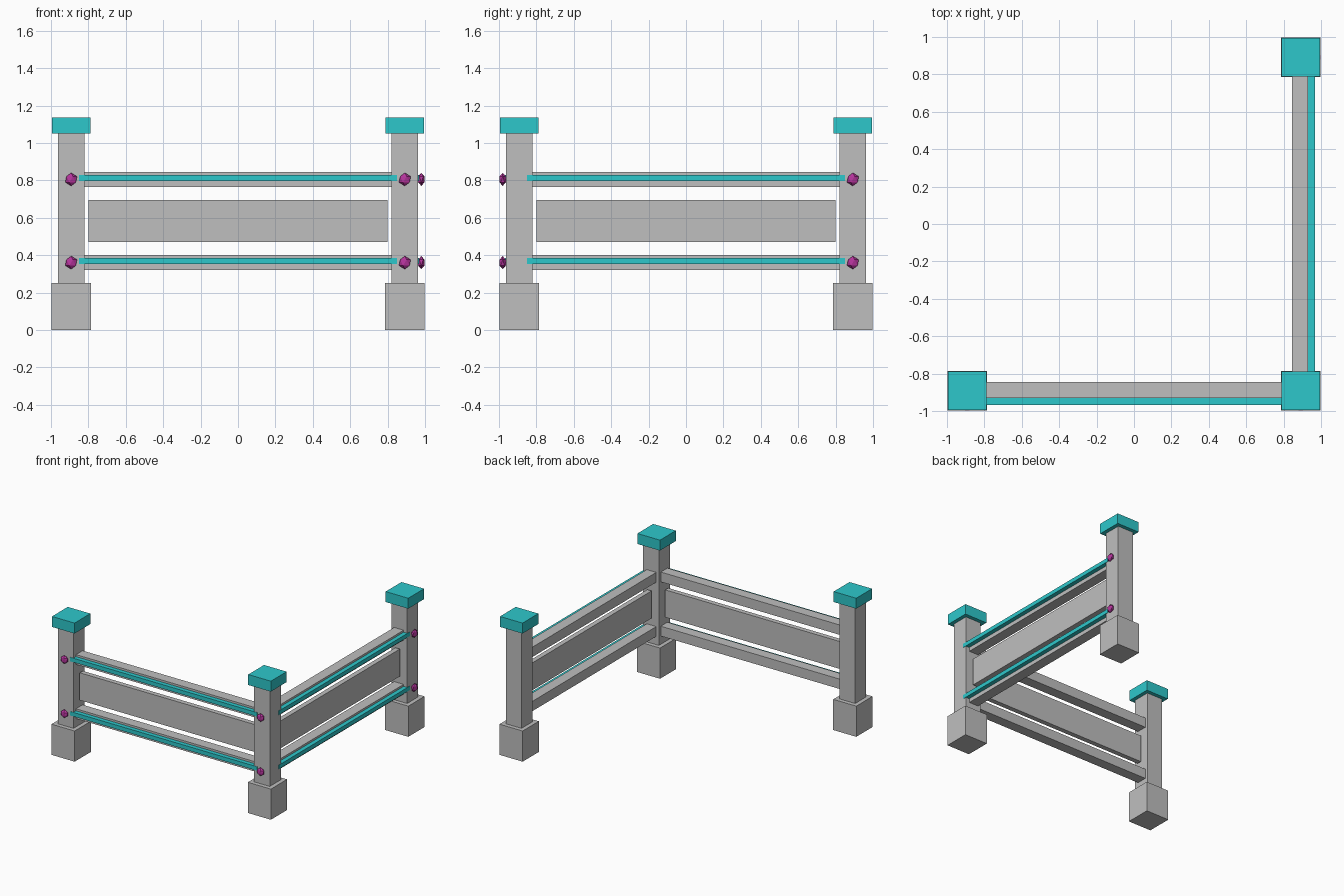
import bpy
import bmesh
from math import pi
from mathutils import Matrix, Vector

default = bpy.data.objects.get("Cube")
if default:
    bpy.data.objects.remove(default, do_unlink=True)


def material(name, rgb):
    mat = bpy.data.materials.new(name)
    mat.use_nodes = True
    mat.diffuse_color = (*rgb, 1)
    mat.node_tree.nodes["Principled BSDF"].inputs["Base Color"].default_value = (*rgb, 1)
    return mat


GREY = material("grey stone", (0.52, 0.52, 0.52))
TEAL = material("teal paint", (0.027, 0.575, 0.6))
MAGENTA = material("magenta metal", (0.47, 0.035, 0.34))


def add(name, bm, mat, turn):
    bm.transform(turn)
    mesh = bpy.data.meshes.new(name)
    bm.to_mesh(mesh)
    bm.free()
    mesh.materials.append(mat)
    obj = bpy.data.objects.new(name, mesh)
    bpy.context.collection.objects.link(obj)


def box(name, mat, centre, size, turn=Matrix()):
    bm = bmesh.new()
    bmesh.ops.create_cube(bm, size=1)
    bm.transform(Matrix.Translation(centre) @ Matrix.Diagonal((*size, 1)))
    add(name, bm, mat, turn)


def stud(name, centre, turn):
    bm = bmesh.new()
    bmesh.ops.create_icosphere(bm, subdivisions=1, radius=0.035)
    bm.transform(Matrix.Translation(centre) @ Matrix.Diagonal((1, 0.57, 1, 1)))
    add(name, bm, MAGENTA, turn)


C = 0.892  # distance of the fence line from the centre

# Posts with square footings and painted caps
for label, x, y in (("left_end", -C, -C), ("corner", C, -C), ("back_end", C, C)):
    box(label + "_footing", GREY, (x, y, 0.126), (0.21, 0.21, 0.252))
    box(label + "_post", GREY, (x, y, 0.65), (0.143, 0.143, 0.81))
    box(label + "_cap", TEAL, (x, y, 1.094), (0.205, 0.205, 0.086))

# Two fence runs; the second is the first turned a quarter round
for label, angle, stud_ends in (("front", 0, (-C, C)), ("side", pi / 2, (C,))):
    turn = Matrix.Rotation(angle, 4, "Z")
    box(label + "_panel", GREY, (0, -C, 0.582), (1.6, 0.04, 0.225), turn)
    for level, z in (("lower", 0.36), ("upper", 0.805)):
        name = f"{label}_{level}"
        box(name + "_rail", GREY, (0, -0.888, z), (1.65, 0.086, 0.081), turn)
        box(name + "_strip", TEAL, (0, -0.949, z + 0.008), (1.7, 0.035, 0.033), turn)
        for x in stud_ends:
            stud(name + "_stud", Vector((x, -0.98, z)), turn)
